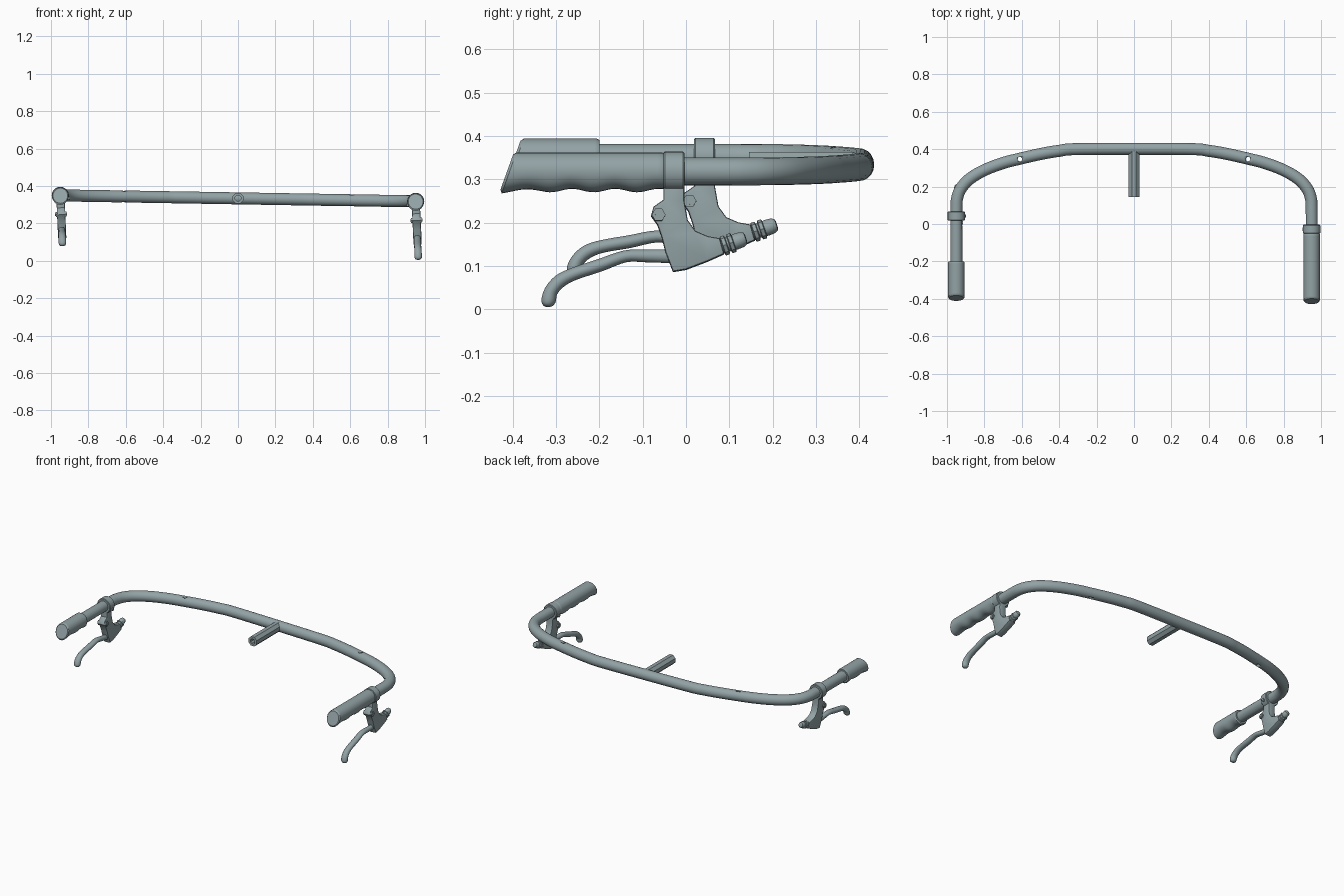
import bpy, bmesh, math
from mathutils import Vector, Matrix

cube = bpy.data.objects.get("Cube")
if cube:
    bpy.data.objects.remove(cube, do_unlink=True)

# Single painted-metal colour
mat = bpy.data.materials.new("blue_grey")
mat.use_nodes = True
COLOUR = (0.29, 0.365, 0.38, 1)
mat.diffuse_color = COLOUR
mat.node_tree.nodes["Principled BSDF"].inputs["Base Color"].default_value = COLOUR


def finish(name, bm, matrix=Matrix(), angle=35):
    bmesh.ops.recalc_face_normals(bm, faces=bm.faces)
    bm.transform(matrix)
    me = bpy.data.meshes.new(name)
    bm.to_mesh(me)
    bm.free()
    me.materials.append(mat)
    ob = bpy.data.objects.new(name, me)
    bpy.context.collection.objects.link(ob)
    bpy.ops.object.select_all(action='DESELECT')
    ob.select_set(True)
    bpy.context.view_layer.objects.active = ob
    bpy.ops.object.shade_smooth_by_angle(angle=math.radians(angle))
    return ob


def smooth(points, steps):
    """Catmull-Rom refinement of tuples of any length."""
    pts = [Vector(p) for p in points]
    out = []
    for i in range(len(pts) - 1):
        a, b, c, d = pts[max(i - 1, 0)], pts[i], pts[i + 1], pts[min(i + 2, len(pts) - 1)]
        for s in range(steps):
            t = s / steps
            out.append(0.5 * (2 * b + (c - a) * t + (2 * a - 5 * b + 4 * c - d) * t * t
                              + (3 * b - a - 3 * c + d) * t ** 3))
    return out + [pts[-1]]


def sweep(path, radii, ref, sides=16, closed=False):
    """Elliptic rings along a planar path; ref is the plane normal."""
    bm = bmesh.new()
    rings, n = [], len(path)
    for i, p in enumerate(path):
        t = path[min(i + 1, n - 1)] - path[max(i - 1, 0)]
        if closed or t.length < 1e-6:
            t = path[-1] - path[0] if not closed else Vector((0, 1, 0))
        up = t.normalized().cross(ref)
        ru, rv = radii[i]
        rings.append([bm.verts.new(p + ref * ru * math.cos(k * math.tau / sides)
                                   + up * rv * math.sin(k * math.tau / sides)) for k in range(sides)])
    pairs = list(zip(rings, rings[1:])) + ([(rings[-1], rings[0])] if closed else [])
    for a, b in pairs:
        for k in range(sides):
            j = (k + 1) % sides
            bm.faces.new((a[k], a[j], b[j], b[k]))
    if not closed:
        bm.faces.new(rings[0])
        bm.faces.new(rings[-1])
    return bm


def lathe_y(profile, sides, closed=False):
    """Profile of (y, radius) turned about the y axis."""
    return sweep([Vector((0, y, 0)) for y, r in profile], [(r, r) for y, r in profile],
                 Vector((1, 0, 0)), sides, closed)


def bar_z(x):
    return 0.334 - 0.0167 * x


# Curved main bar, slightly lower on its left
half = [(0.95, -0.36), (0.95, -0.1), (0.95, 0.08), (0.945, 0.14), (0.925, 0.19), (0.88, 0.24),
        (0.80, 0.288), (0.70, 0.326), (0.61, 0.349), (0.50, 0.374), (0.40, 0.391), (0.28, 0.401)]
flat = smooth([(-x, y) for x, y in half] + half[::-1], 4)
path = [Vector((x, y, bar_z(x))) for x, y in flat]
bar = finish("main_bar", sweep(path, [(0.032, 0.032)] * len(path),
                               Vector((0.0167, 0, 1)).normalized(), 20))

# Small cable holes drilled through the bar
bm = bmesh.new()
for s in (-1, 1):
    bmesh.ops.create_cone(bm, cap_ends=True, segments=12, radius1=0.012, radius2=0.012, depth=0.3,
                          matrix=Matrix.Translation((s * 0.61, 0.347, bar_z(s * 0.61))))
cutter = finish("hole_cutter", bm)
cutter.hide_render = True
mod = bar.modifiers.new("holes", 'BOOLEAN')
mod.operation, mod.object, mod.solver = 'DIFFERENCE', cutter, 'EXACT'
bpy.context.view_layer.objects.active = bar
bpy.ops.object.modifier_apply(modifier="holes")
bpy.data.objects.remove(cutter, do_unlink=True)

# Octagonal hollow stem
bm = lathe_y([(0.145, 0.016), (0.145, 0.031), (0.39, 0.031), (0.39, 0.016)], 8, True)
finish("stem", bm, Matrix.Translation((0, 0, 0.334)) @ Matrix.Rotation(math.pi / 8, 4, 'Y'), 30)


# Grips with finger waves below, a slanted end and a recessed end disc
def grip(name, x, y0, y1):
    n = 36
    prof = [(y0 + 0.006, 0.005), (y0 + 0.006, 0.028), (y0, 0.031), (y0, 0.039), (y0 + 0.006, 0.044)]
    prof += [(y0 + 0.012 + (y1 - y0 - 0.018) * i / n, 0.044) for i in range(n + 1)]
    prof += [(y1, 0.041), (y1, 0.03)]
    bm = lathe_y(prof, 24)
    for v in bm.verts:
        if v.co.z < -0.005 and v.co.xz.length > 0.042:
            v.co.z -= 0.004 * math.cos((v.co.y - y0 - 0.1) * math.tau / 0.1) * (-v.co.z / 0.044)
        near_end = max(0, 1 - (v.co.y - y0) / 0.08)
        v.co.z -= 0.003 * near_end * (v.co.z < 0)
        v.co.y += 0.36 * v.co.z * min(1, near_end * 1.2)
    finish(name, bm, Matrix.Translation((x, 0, bar_z(x))))


grip("left_grip", 0.95, -0.413, -0.05)
grip("right_grip", -0.95, -0.396, -0.2)

BODY = [(-0.052, 0.30), (-0.052, 0.252), (-0.075, 0.236), (-0.081, 0.215), (-0.066, 0.194),
        (-0.056, 0.165), (-0.047, 0.13), (-0.03, 0.086), (0.0, 0.091), (0.05, 0.11), (0.088, 0.127),
        (0.078, 0.163), (0.05, 0.168), (0.022, 0.18), (0.004, 0.205), (-0.004, 0.25), (-0.004, 0.30)]
LEVER = [(-0.03, 0.122, 0.014, 0.016), (-0.09, 0.123, 0.016, 0.015), (-0.14, 0.122, 0.018, 0.014),
         (-0.20, 0.101, 0.019, 0.015), (-0.26, 0.081, 0.019, 0.015), (-0.292, 0.064, 0.019, 0.016),
         (-0.311, 0.042, 0.020, 0.016), (-0.317, 0.020, 0.020, 0.017), (-0.318, 0.009, 0.015, 0.012),
         (-0.318, 0.005, 0.005, 0.004)]
X = Vector((1, 0, 0))


# Complete brake: clamp, body, pivot bolt, lever, cable adjuster
def brake(side, x, dy, lever_angle):
    place = Matrix.Translation((x, dy, bar_z(x))) @ Matrix.Rotation(-0.045, 4, 'Y')
    drop = place @ Matrix.Translation((0, 0, -0.318))

    bm = lathe_y([(-0.052, 0.030), (-0.052, 0.043), (-0.049, 0.046), (-0.007, 0.046),
                  (-0.004, 0.043), (-0.004, 0.030)], 24, True)
    finish(side + "_clamp", bm, place)

    bm = bmesh.new()
    face = bm.faces.new([bm.verts.new((-0.022, y, z)) for y, z in BODY])
    ext = bmesh.ops.extrude_face_region(bm, geom=[face])
    verts = [v for v in ext["geom"] if isinstance(v, bmesh.types.BMVert)]
    bmesh.ops.translate(bm, verts=verts, vec=(0.044, 0, 0))
    rims = [e for e in bm.edges if abs(e.verts[0].co.x - e.verts[1].co.x) < 1e-5]
    bmesh.ops.bevel(bm, geom=rims, offset=0.005, segments=2, affect='EDGES', profile=0.5)
    finish(side + "_brake_body", bm, drop, 40)

    bm = bmesh.new()
    turn = Matrix.Rotation(math.pi / 2, 4, 'Y')
    for r, d, segs in ((0.016, 0.058, 6), (0.008, 0.064, 12)):
        bmesh.ops.create_cone(bm, cap_ends=True, segments=segs, radius1=r, radius2=r, depth=d,
                              matrix=Matrix.Translation((0, -0.063, 0.217)) @ turn)
    finish(side + "_pivot_bolt", bm, drop)

    # Clamp screw on the inner side of the ring
    bm = bmesh.new()
    inner = -0.04 if x > 0 else 0.04
    bmesh.ops.create_cone(bm, cap_ends=True, segments=12, radius1=0.009, radius2=0.009, depth=0.02,
                          matrix=Matrix.Translation((inner, -0.028, -0.018)) @ turn)
    finish(side + "_clamp_screw", bm, place)

    pts = smooth(LEVER, 4)
    bm = sweep([Vector((0, p[0], p[1])) for p in pts], [(p[2], p[3]) for p in pts], X, 14)
    pivot = Vector((0, -0.045, 0.125))
    swing = (Matrix.Translation(pivot) @ Matrix.Rotation(-math.radians(lever_angle), 4, 'X')
             @ Matrix.Translation(-pivot))
    finish(side + "_lever", bm, drop @ swing, 50)

    aim = drop @ Matrix.Translation((0, 0.08, 0.144)) @ Matrix.Rotation(math.radians(19), 4, 'X')
    bm = lathe_y([(-0.03, 0.019), (0.028, 0.017), (0.036, 0.019), (0.052, 0.018), (0.06, 0.014),
                  (0.062, 0.008)], 14)
    finish(side + "_adjuster_barrel", bm, aim)
    for i, y in enumerate((0.004, 0.020)):
        bm = lathe_y([(y, 0.019), (y + 0.002, 0.023), (y + 0.010, 0.023), (y + 0.012, 0.019)], 8)
        finish(f"{side}_adjuster_nut_{i + 1}", bm, aim, 30)


brake("left", 0.95, 0.0, 0)
brake("right", -0.95, 0.071, 8.5)
